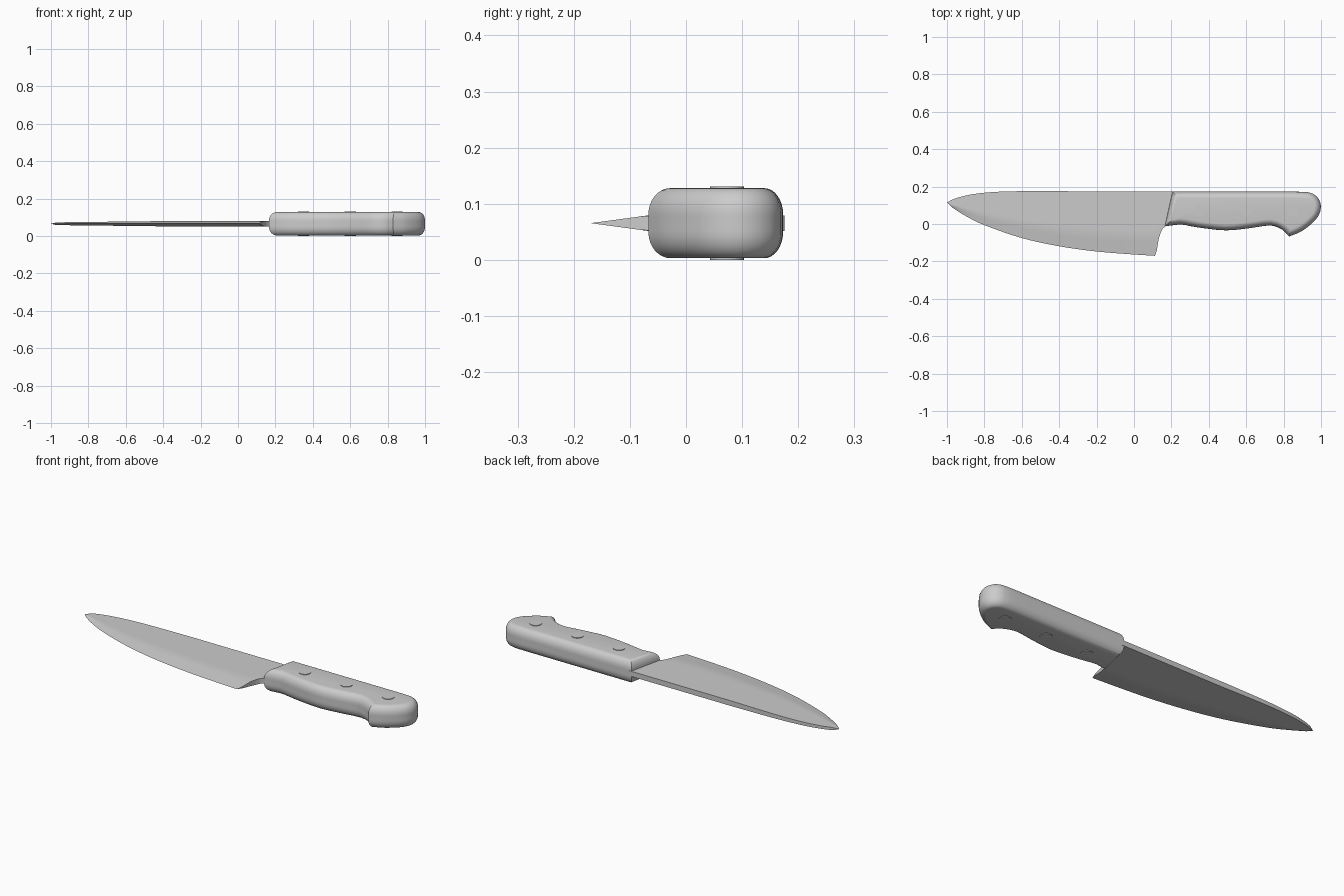
import bpy, bmesh, math
from mathutils import Vector

old = bpy.data.objects.get("Cube")
if old:
    bpy.data.objects.remove(old, do_unlink=True)

MID = 0.0655   # height of the knife's middle plane
TANG = 0.0125  # half thickness of the tang

grey = bpy.data.materials.new("plain grey")
grey.use_nodes = True
grey.diffuse_color = (0.6, 0.6, 0.6, 1)
grey.node_tree.nodes["Principled BSDF"].inputs["Base Color"].default_value = (0.6, 0.6, 0.6, 1)


def finish(name, bm, angle=30):
    bmesh.ops.remove_doubles(bm, verts=bm.verts, dist=1e-5)
    bmesh.ops.recalc_face_normals(bm, faces=bm.faces)
    mesh = bpy.data.meshes.new(name)
    bm.to_mesh(mesh)
    bm.free()
    mesh.materials.append(grey)
    obj = bpy.data.objects.new(name, mesh)
    bpy.context.collection.objects.link(obj)
    bpy.ops.object.select_all(action='DESELECT')
    obj.select_set(True)
    bpy.context.view_layer.objects.active = obj
    bpy.ops.object.shade_smooth_by_angle(angle=math.radians(angle))


def loft(name, rings):
    """Skin closed rings of points and cap both ends."""
    bm = bmesh.new()
    loops = [[bm.verts.new(p) for p in ring] for ring in rings]
    n = len(loops[0])
    for a, b in zip(loops, loops[1:]):
        for i in range(n):
            j = (i + 1) % n
            bm.faces.new((a[i], a[j], b[j], b[i]))
    bm.faces.new(loops[0])
    bm.faces.new(loops[-1])
    finish(name, bm)


def spline(points, steps=4):
    """Smooth curve through points, with its first and last spans left straight."""
    p = [Vector(q) for q in points]
    out = [p[0]]
    for i in range(1, len(p) - 2):
        for k in range(steps):
            t = k / steps
            m0, m1 = (p[i + 1] - p[i - 1]) / 2, (p[i + 2] - p[i]) / 2
            out.append(p[i] * (2*t**3 - 3*t**2 + 1) + m0 * (t**3 - 2*t**2 + t)
                       + p[i + 1] * (3*t**2 - 2*t**3) + m1 * (t**3 - t**2))
    return out + p[-2:]


def height_at(curve, x):
    for a, b in zip(curve, curve[1:]):
        if x <= b.x:
            return a.y + (b.y - a.y) * (x - a.x) / (b.x - a.x)
    return curve[-1].y


def inset(outline, d):
    """Move a clockwise outline inwards by d."""
    out = []
    for i, p in enumerate(outline):
        a = (p - outline[i - 1]).normalized()
        b = (outline[(i + 1) % len(outline)] - p).normalized()
        na, nb = Vector((a.y, -a.x)), Vector((b.y, -b.x))
        out.append(p + (na + nb) * d / (1 + na.dot(nb)))
    return out


# Blade: upright sections from tip to handle, thinning to the cutting edge
spine = spline([(-1, .115), (-.97, .131), (-.9, .152), (-.8, .167), (-.64, .175), (-.3, .175), (.22, .175)])
edge = spline([(-1, .115), (-.97, .087), (-.9, .043), (-.8, -.006), (-.6, -.075), (-.4, -.119),
               (-.2, -.147), (0, -.163), (.112, -.17)])
heel = [Vector(q) for q in ((.112, -.17), (.122, -.14), (.132, -.08), (.143, -.045), (.155, -.022), (.18, -.005))]
xs = sorted({round(p.x, 4) for p in spine + edge + heel})
rows = (0, .1, .2, .3, .4, .6, .8, 1)
sections = []
for x in xs:
    top, low = height_at(spine, x), height_at(edge, x)
    bottom = height_at(heel, x) if x > .112 else low
    full = .007 + .007 * min(1, (x + 1) / .6)
    side = []
    for r in rows:
        y = bottom + (top - bottom) * r
        f = min(1, (y - low) / max(.3 * (top - low), 1e-6))
        side.append((y, full * f))
    sections.append([(x, y, MID + h) for y, h in side] + [(x, y, MID - h) for y, h in reversed(side)])
loft("blade", sections)

# Handle outline: spine side round the butt to the hook, then back along the grip
outline = spline([(.206, .173), (.5, .173), (.78, .173), (.9, .172), (.955, .163), (.988, .133), (1, .09),
                  (.985, .042), (.95, .002), (.905, -.033), (.868, -.052), (.829, -.067)], 2)
outline += spline([(.829, -.067), (.797, -.033), (.73, -.008), (.62, -.022), (.49, -.034), (.34, -.018),
                   (.245, -.002), (.165, -.012)], 3)[1:]


def ring(d, z):
    return [(p.x, p.y, z) for p in inset(outline, d)]


loft("tang", [ring(0, MID - TANG), ring(0, MID + TANG)])

# Handle scales with rounded outer edges
for name, s in (("upper_scale", 1), ("lower_scale", -1)):
    rings = [ring(0, MID + s * TANG)]
    for k in range(9):
        a = math.pi / 2 * k / 8
        rings.append(ring(.034 * (1 - math.cos(a)), MID + s * (.016 + .0465 * math.sin(a))))
    loft(name, rings)

# Rivets through the handle
for name, x in (("front_rivet", .35), ("middle_rivet", .6), ("rear_rivet", .85)):
    circle = [(x + .03 * math.cos(i * math.pi / 16), .073 + .03 * math.sin(i * math.pi / 16)) for i in range(32)]
    loft(name, [[(cx, cy, MID + s * .0655) for cx, cy in circle] for s in (-1, 1)])
